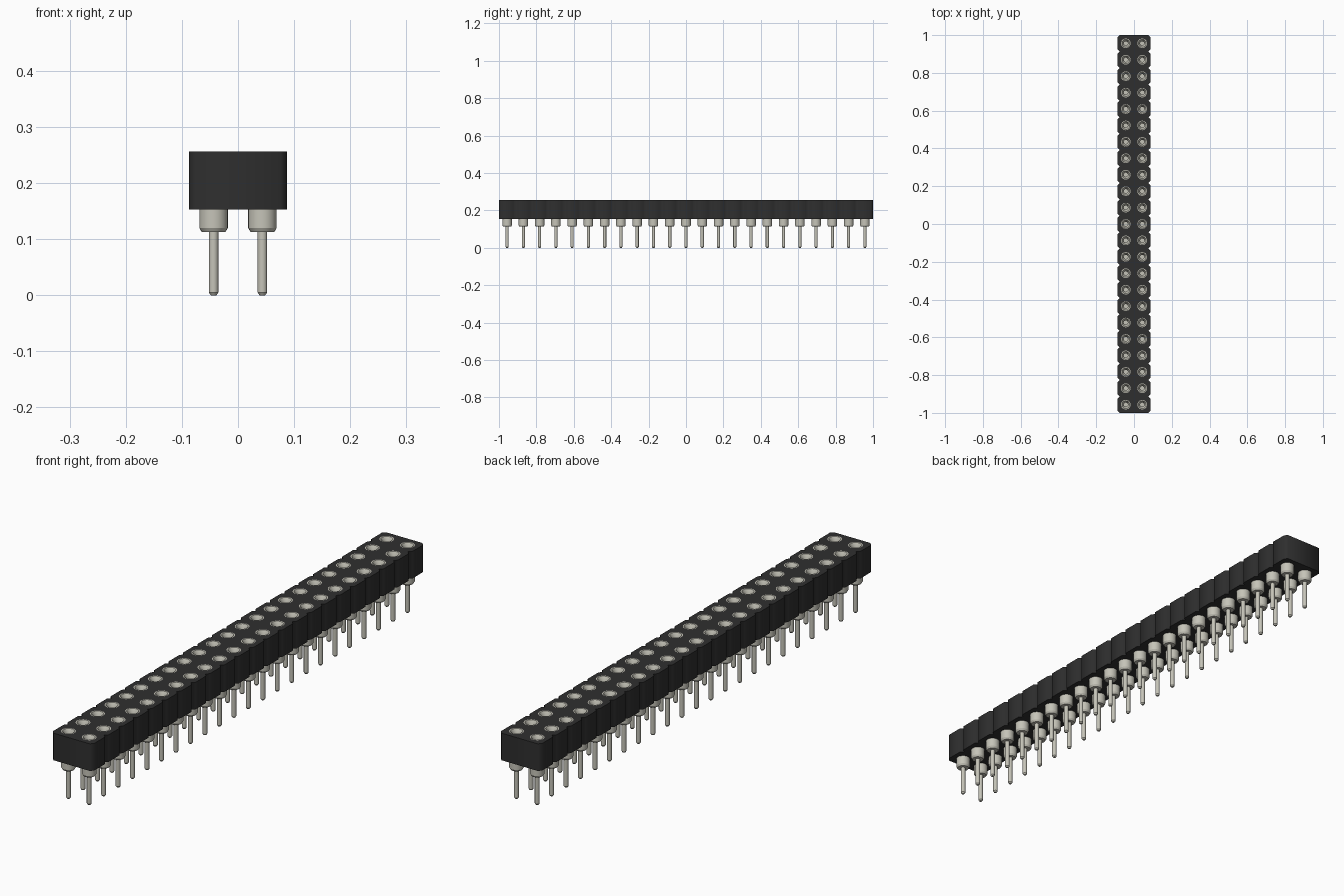
import bpy, bmesh
from math import pi, cos, sin, radians

old = bpy.data.objects.get("Cube")
if old:
    bpy.data.objects.remove(old, do_unlink=True)

COUNT = 23
PITCH = 2 / COUNT
HALF_W = PITCH
NOTCH = 0.011
Z_LOW, Z_TOP = 0.153, 0.256
HOLE_R = 0.0255
SIDES = 24
CENTRES = [(side * PITCH / 2, -1 + (i + 0.5) * PITCH)
           for i in range(COUNT) for side in (-1, 1)]


def material(name, rgb, rough, metal=0.0):
    m = bpy.data.materials.new(name)
    m.use_nodes = True
    m.diffuse_color = (*rgb, 1)
    node = m.node_tree.nodes["Principled BSDF"]
    node.inputs["Base Color"].default_value = (*rgb, 1)
    node.inputs["Roughness"].default_value = rough
    node.inputs["Metallic"].default_value = metal
    return m


black = material("black plastic", (0.028, 0.028, 0.028), 0.6)
tin = material("tin metal", (0.56, 0.55, 0.48), 0.5)


def add_loop(curve, points):
    spline = curve.splines.new('POLY')
    spline.points.add(len(points) - 1)
    for p, (x, y) in zip(spline.points, points):
        p.co = (x, y, 0, 1)
    spline.use_cyclic_u = True


# Housing: notched outline with round holes, extruded
right = []
for i in range(COUNT):
    y0, y1 = -1 + i * PITCH, -1 + (i + 1) * PITCH
    if i == 0:
        right.append((HALF_W - NOTCH, y0))
    right += [(HALF_W, y0 + NOTCH), (HALF_W, y1 - NOTCH), (HALF_W - NOTCH, y1)]
outline = right + [(-x, y) for x, y in reversed(right)]

curve = bpy.data.curves.new("housing_profile", 'CURVE')
curve.dimensions = '2D'
curve.fill_mode = 'BOTH'
curve.extrude = (Z_TOP - Z_LOW) / 2
add_loop(curve, outline)
for cx, cy in CENTRES:
    add_loop(curve, [(cx + HOLE_R * cos(2 * pi * k / SIDES),
                      cy + HOLE_R * sin(2 * pi * k / SIDES)) for k in range(SIDES)])
housing = bpy.data.objects.new("housing", curve)
housing.location.z = (Z_TOP + Z_LOW) / 2
curve.materials.append(black)
bpy.context.collection.objects.link(housing)
bpy.ops.object.select_all(action='DESELECT')
housing.select_set(True)
bpy.context.view_layer.objects.active = housing
bpy.ops.object.convert(target='MESH')

# Pin: one turned profile (radius, height), from the tip to the socket floor
profile = [(0, 0), (0.005, 0), (0.0085, 0.005), (0.0085, 0.1125),
           (0.021, 0.1125), (0.0255, 0.12), (0.0255, Z_TOP),
           (0.021, Z_TOP), (0.011, 0.238), (0.011, 0.19), (0, 0.19)]
bm = bmesh.new()
verts = [bm.verts.new((r, 0, z)) for r, z in profile]
edges = [bm.edges.new(pair) for pair in zip(verts, verts[1:])]
bmesh.ops.spin(bm, geom=verts + edges, cent=(0, 0, 0), axis=(0, 0, 1),
               angle=2 * pi, steps=SIDES, use_merge=True)
bmesh.ops.remove_doubles(bm, verts=bm.verts, dist=0.0002)
bmesh.ops.recalc_face_normals(bm, faces=bm.faces)
pin_mesh = bpy.data.meshes.new("socket_pin")
bm.to_mesh(pin_mesh)
bm.free()
pin_mesh.materials.append(tin)

# Two rows of pins sharing the mesh
for n, (x, y) in enumerate(CENTRES):
    row = "left" if x > 0 else "right"
    pin = bpy.data.objects.new(f"socket_pin_{row}_{n // 2 + 1}", pin_mesh)
    pin.location = (x, y, 0)
    bpy.context.collection.objects.link(pin)

# Smooth the turned walls, keep the rims sharp
bpy.ops.object.select_all(action='DESELECT')
pin.select_set(True)
bpy.context.view_layer.objects.active = pin
bpy.ops.object.shade_smooth_by_angle(angle=radians(30))
